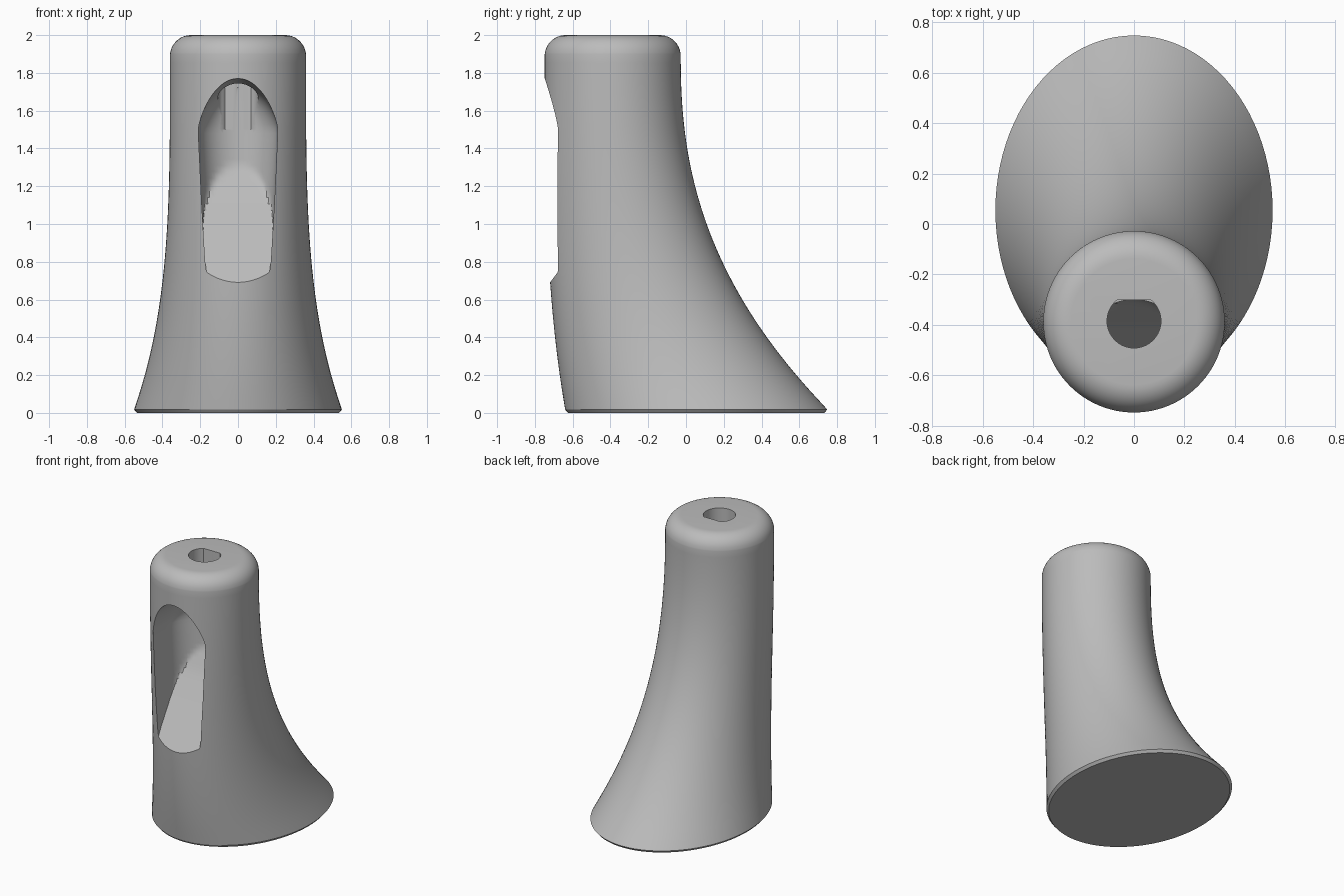
import bpy, bmesh, math

cube = bpy.data.objects.get("Cube")
if cube:
    bpy.data.objects.remove(cube)

grey = bpy.data.materials.new("plain grey")
grey.use_nodes = True
grey.diffuse_color = (0.5, 0.5, 0.5, 1)
grey.node_tree.nodes["Principled BSDF"].inputs["Base Color"].default_value = grey.diffuse_color


def loft(name, rings):
    """Skin a stack of equal-length closed rings and cap both ends."""
    bm = bmesh.new()
    loops = [[bm.verts.new(p) for p in ring] for ring in rings]
    for low, high in zip(loops, loops[1:]):
        n = len(low)
        for i in range(n):
            j = (i + 1) % n
            bm.faces.new((low[i], low[j], high[j], high[i]))
    bm.faces.new(loops[0][::-1])
    bm.faces.new(loops[-1])
    bmesh.ops.recalc_face_normals(bm, faces=bm.faces)
    mesh = bpy.data.meshes.new(name)
    bm.to_mesh(mesh)
    bm.free()
    obj = bpy.data.objects.new(name, mesh)
    bpy.context.collection.objects.link(obj)
    mesh.materials.append(grey)
    return obj


def mix(table, z):
    """Linear lookup in a list of (height, value) pairs."""
    for (z0, a), (z1, b) in zip(table, table[1:]):
        if z <= z1:
            return a + (b - a) * max(0, z - z0) / (z1 - z0)
    return table[-1][1]


# Flared body: round at the top, a wide ellipse at the foot
def body_ring(z, inset=0.0, sides=96):
    u = min(1, max(0, (1.9 - z) / 1.88))
    half_width = 0.36 + 0.19 * u ** 3.5 - inset
    front = -0.748 + 0.108 * u ** 3 + inset
    back = -0.028 + 0.776 * u ** 2.35 - inset
    mid, depth = (front + back) / 2, (back - front) / 2
    turns = [math.tau * i / sides for i in range(sides)]
    return [(half_width * math.cos(a), mid + depth * math.sin(a), z) for a in turns]


rings = [body_ring(0, 0.015), body_ring(0.018)]
rings += [body_ring(0.02 + 1.88 * i / 40) for i in range(1, 41)]
for i in range(1, 11):
    a = math.pi / 2 * i / 10
    rings.append(body_ring(1.89 + 0.11 * math.sin(a), 0.11 * (1 - math.cos(a))))
body = loft("stand_body", rings)

# Front pocket: rounded back wall, ramp floor, arched ceiling
width_at = [(0.69, 0.11), (0.70, 0.135), (0.72, 0.155), (0.75, 0.167),
            (0.80, 0.174), (1.10, 0.192), (1.48, 0.21)]
ramp_at = [(0.69, -0.72), (0.73, -0.69), (0.85, -0.60), (1.0, -0.488),
           (1.13, -0.395), (1.32, -0.29)]


def pocket_ring(z):
    if z > 1.48:
        t = (z - 1.48) / 0.29
        w = 0.21 * math.sqrt(max(0, 1 - t ** 1.5)) + 0.003
    else:
        w = mix(width_at, z)
    limit = mix(ramp_at, z)
    ring = [(w, -1.0)]
    ring += [(w, -0.75 + 0.25 * i / 8) for i in range(8)]
    for i in range(33):
        a = math.pi * i / 32
        ring.append((w * math.cos(a), -0.5 + 0.2 * math.sin(a)))
    ring += [(-w, -0.5 - 0.25 * i / 8) for i in range(1, 9)]
    ring.append((-w, -1.0))
    droop = 0.1 * max(0, (z - 1.48) / 0.29)
    return [(x, min(y, limit), z - droop * (min(y, limit) + 0.75)) for x, y in ring]


heights = [0.69, 0.70, 0.72, 0.75, 0.80] + [0.80 + 0.68 * i / 20 for i in range(1, 21)]
heights += [1.48 + 0.29 * math.sin(math.pi / 2 * i / 16) for i in range(1, 17)]
pocket = loft("pocket_cutter", [pocket_ring(z) for z in heights])

# D-shaped socket running from the top into the pocket
socket_plan = []
for i in range(64):
    a = math.tau * i / 64
    socket_plan.append((0.107 * math.cos(a), min(-0.385 + 0.107 * math.sin(a), -0.302)))
socket = loft("socket_cutter", [[(x, y, z) for x, y in socket_plan] for z in (1.5, 2.2)])

bpy.context.view_layer.objects.active = body
body.select_set(True)
for cutter in (pocket, socket):
    mod = body.modifiers.new("cut", "BOOLEAN")
    mod.operation = "DIFFERENCE"
    mod.solver = "EXACT"
    mod.object = cutter
    bpy.ops.object.modifier_apply(modifier=mod.name)
    bpy.data.objects.remove(cutter)

bpy.ops.object.shade_smooth_by_angle(angle=math.radians(30))
